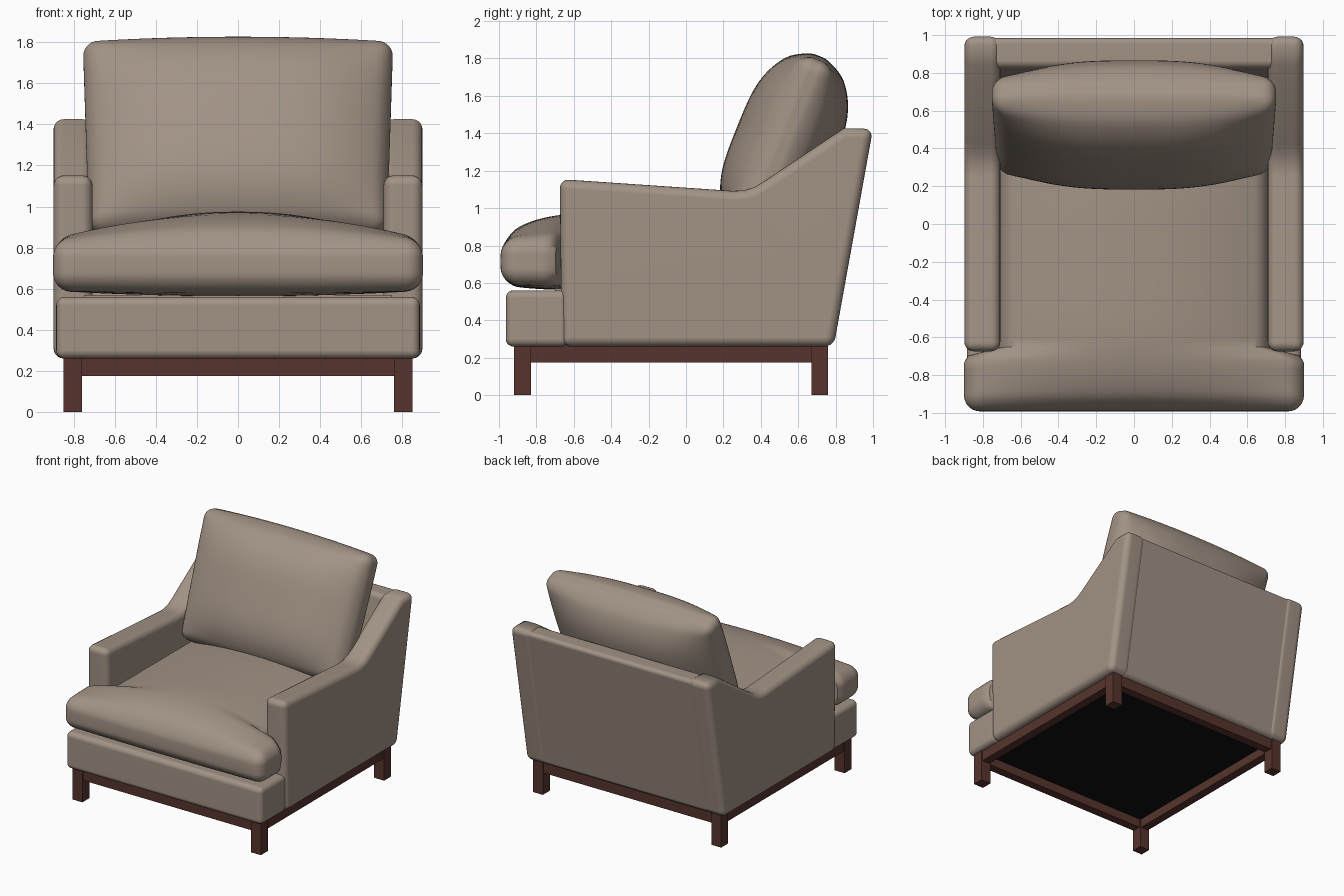
import bpy, bmesh, math
from mathutils import Vector, Matrix

if "Cube" in bpy.data.objects:
    bpy.data.objects.remove(bpy.data.objects["Cube"])


def material(name, rgb):
    m = bpy.data.materials.new(name)
    m.diffuse_color = (*rgb, 1)
    m.use_nodes = True
    m.node_tree.nodes["Principled BSDF"].inputs["Base Color"].default_value = m.diffuse_color
    return m


FABRIC = material("taupe fabric", (0.36, 0.29, 0.235))
WOOD = material("red brown wood", (0.095, 0.034, 0.026))
BLACK = material("black lining", (0.005, 0.005, 0.005))


def finish(bm, name, mat, smooth=True):
    bmesh.ops.recalc_face_normals(bm, faces=bm.faces)
    me = bpy.data.meshes.new(name)
    bm.to_mesh(me)
    bm.free()
    me.materials.append(mat)
    ob = bpy.data.objects.new(name, me)
    bpy.context.collection.objects.link(ob)
    if smooth:
        bpy.ops.object.select_all(action='DESELECT')
        ob.select_set(True)
        bpy.context.view_layer.objects.active = ob
        bpy.ops.object.shade_smooth_by_angle(angle=math.radians(40))
        ob.modifiers.new("Weighted normals", 'WEIGHTED_NORMAL').keep_sharp = True
    return ob


def slab(name, profile, x0, x1, mat, bevel=0.0, segments=5):
    """Side profile (y, z) extruded from x0 to x1, with rounded sharp edges."""
    bm = bmesh.new()
    f = bm.faces.new([bm.verts.new((x0, y, z)) for y, z in profile])
    ext = bmesh.ops.extrude_face_region(bm, geom=[f])
    bmesh.ops.translate(bm, vec=(x1 - x0, 0, 0),
                        verts=[v for v in ext["geom"] if isinstance(v, bmesh.types.BMVert)])
    bmesh.ops.recalc_face_normals(bm, faces=bm.faces)
    if bevel:
        edges = [e for e in bm.edges if e.calc_face_angle(0) > 0.7]
        bmesh.ops.bevel(bm, geom=edges, offset=bevel, segments=segments,
                        profile=0.5, affect='EDGES', clamp_overlap=True)
    return finish(bm, name, mat, bevel > 0)


def box(name, lo, hi, mat, bevel=0.0):
    prof = [(lo[1], lo[2]), (hi[1], lo[2]), (hi[1], hi[2]), (lo[1], hi[2])]
    return slab(name, prof, lo[0], hi[0], mat, bevel)


def cushion(name, half, r, deform, matrix, cuts=39):
    """Rounded box with a fine grid, reshaped by deform(p), then placed."""
    bm = bmesh.new()
    bmesh.ops.create_cube(bm, size=2)
    bmesh.ops.subdivide_edges(bm, edges=bm.edges[:], cuts=cuts, use_grid_fill=True)
    for v in bm.verts:
        # grid lines crowd toward the edges so the rounding is smooth
        p = Vector(math.sin(c * math.pi / 2) * h for c, h in zip(v.co, half))
        q = Vector(max(-(h - r), min(h - r, c)) for c, h in zip(p, half))
        d = p - q
        if d.length > 1e-6:
            p = q + d.normalized() * r
        v.co = matrix @ deform(p)
    return finish(bm, name, FABRIC)


# wooden legs and rails
for sx, side in ((-1, "left"), (1, "right")):
    for y, end in ((-0.92, "front"), (0.67, "back")):
        xs = sorted((sx * 0.76, sx * 0.85))
        box(f"{end}_leg_{side}", (xs[0], y, 0), (xs[1], y + 0.09, 0.265), WOOD)
    xs = sorted((sx * 0.77, sx * 0.84))
    box(f"side_rail_{side}", (xs[0], -0.83, 0.175), (xs[1], 0.67, 0.265), WOOD)
for y, end in ((-0.91, "front"), (0.68, "back")):
    box(f"{end}_rail", (-0.76, y, 0.175), (0.76, y + 0.07, 0.265), WOOD)

# dark lining below the seat
box("underside_lining", (-0.82, -0.89, 0.248), (0.82, 0.74, 0.257), BLACK)

# arms with the rising back wing
arm = [(-0.665, 0.26), (0.79, 0.26), (1.0, 1.425), (0.84, 1.425), (0.42, 1.145),
       (0.365, 1.112), (0.31, 1.095), (0.25, 1.092), (-0.675, 1.155)]
for sx, side in ((-1, "left"), (1, "right")):
    slab(f"arm_{side}", arm, sx * 0.708, sx * 0.898, FABRIC, 0.05)

# back panel, front base and hidden seat deck
slab("back_panel", [(0.62, 0.262), (0.782, 0.262), (0.99, 1.415), (0.83, 1.415)],
     -0.765, 0.765, FABRIC, 0.035)
box("front_base", (-0.885, -0.963, 0.26), (0.885, -0.63, 0.56), FABRIC, 0.04)
box("seat_deck", (-0.75, -0.7, 0.26), (0.75, 0.72, 0.57), FABRIC)

# seat cushion: crowned top, wide at the front and narrow between the arms
SEAT = Vector((0.90, 0.80, 0.125))


def seat_shape(p):
    nx, ny, nz = (c / h for c, h in zip(p, SEAT))
    x, y, z = p
    fall = (1 - abs(nx) ** 2.2) * (1 - abs(ny) ** 5)
    z += nz * (0.135 if nz > 0 else 0.03) * fall
    y += (-0.012 if ny < 0 else 0.01) * abs(ny) * (1 - nz * nz)
    t = max(0, min(1, (y + 0.53) / 0.06))
    x *= 1 - 0.205 * t * t * (3 - 2 * t)
    return Vector((x, y, z))


cushion("seat_cushion", SEAT, 0.085, seat_shape, Matrix.Translation((0, -0.18, 0.715)), 49)

# leaning back cushion, plump front and back
BACK = Vector((0.74, 0.09, 0.495))


def back_shape(p):
    nx, ny, nz = (c / h for c, h in zip(p, BACK))
    x, y, z = p
    fall = (1 - abs(nx) ** 3) * (1 - abs(nz) ** 3.5)
    y += ny * (0.178 if ny < 0 else 0.19) * fall
    z += nz * 0.025 * (1 - nx * nx)
    x *= 1 + 0.02 * nz
    return Vector((x, y, z))


cushion("back_cushion", BACK, 0.07, back_shape,
        Matrix.Translation((0, 0.52, 1.33)) @ Matrix.Rotation(math.radians(-21.8), 4, 'X'))
